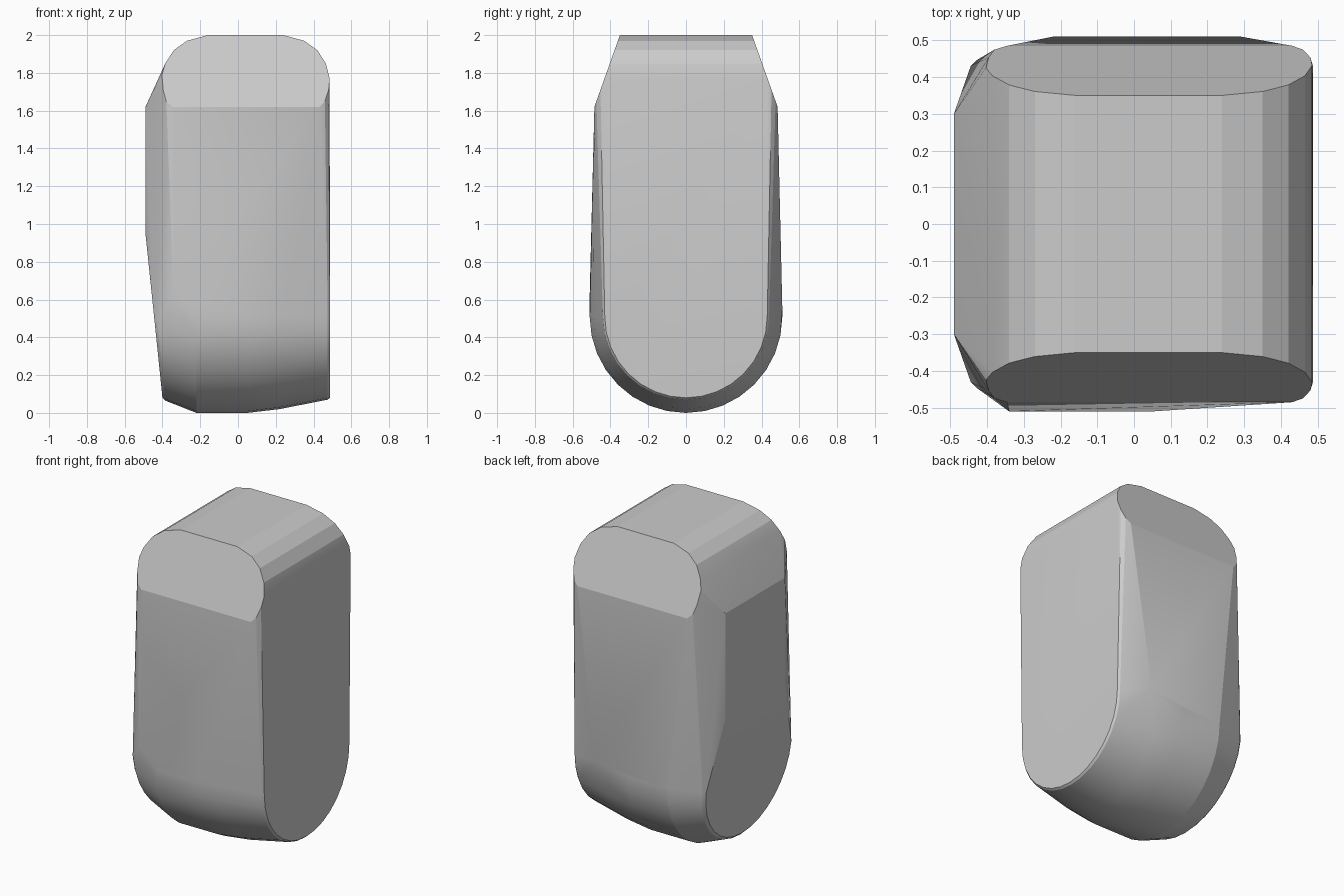
import bpy, bmesh, math

if "Cube" in bpy.data.objects:
    bpy.data.objects.remove(bpy.data.objects["Cube"])

points = []

# rounded end caps at the top, leaning inwards on both the front and the back
cap = [(-0.345, 1.62), (-0.38, 1.65), (-0.396, 1.71), (-0.403, 1.79), (-0.385, 1.85),
       (-0.34, 1.92), (-0.27, 1.97), (-0.16, 2.0), (0.24, 2.0), (0.35, 1.97),
       (0.42, 1.92), (0.465, 1.85), (0.485, 1.77), (0.48, 1.71), (0.46, 1.65), (0.43, 1.62)]
for x, z in cap:
    y = 0.35 + (2 - z) / 0.38 * 0.135
    points += [(x, -y, z), (x, y, z)]


# half-round ribs that form the curved bottom; lean tilts a rib sideways with height
def rib(x, radius, lean=0.0, segments=16):
    for i in range(segments + 1):
        a = math.pi * i / segments
        rise = radius * (1 - math.sin(a))
        points.append((x + lean * rise, radius * math.cos(a), 0.51 - radius * math.sin(a)))


rib(-0.40, 0.43, lean=-0.103)
rib(-0.385, 0.445, lean=-0.1)
rib(-0.22, 0.51)
rib(0.05, 0.51)
rib(0.22, 0.49)
rib(0.475, 0.44)
rib(0.487, 0.43)

# raised left panel and the widest corners of the belly
for s in (-1, 1):
    points += [(-0.49, 0.30 * s, 1.62), (-0.49, 0.30 * s, 0.95)]
points += [(-0.34, -0.51, 0.62), (0.29, 0.51, 0.55)]

# wrap everything in one convex skin
bm = bmesh.new()
for p in points:
    bm.verts.new(p)
hull = bmesh.ops.convex_hull(bm, input=bm.verts[:])
loose = {g for g in hull["geom_interior"] + hull["geom_unused"] if isinstance(g, bmesh.types.BMVert)}
bmesh.ops.delete(bm, geom=list(loose), context='VERTS')
bmesh.ops.dissolve_limit(bm, angle_limit=math.radians(0.5), verts=bm.verts[:], edges=bm.edges[:])
bmesh.ops.recalc_face_normals(bm, faces=bm.faces[:])
mesh = bpy.data.meshes.new("rounded_block")
bm.to_mesh(mesh)
bm.free()
block = bpy.data.objects.new("rounded_block", mesh)
bpy.context.collection.objects.link(block)

# soft shading over the shallow facets only
bpy.context.view_layer.objects.active = block
block.select_set(True)
bpy.ops.object.shade_smooth_by_angle(angle=math.radians(15))
